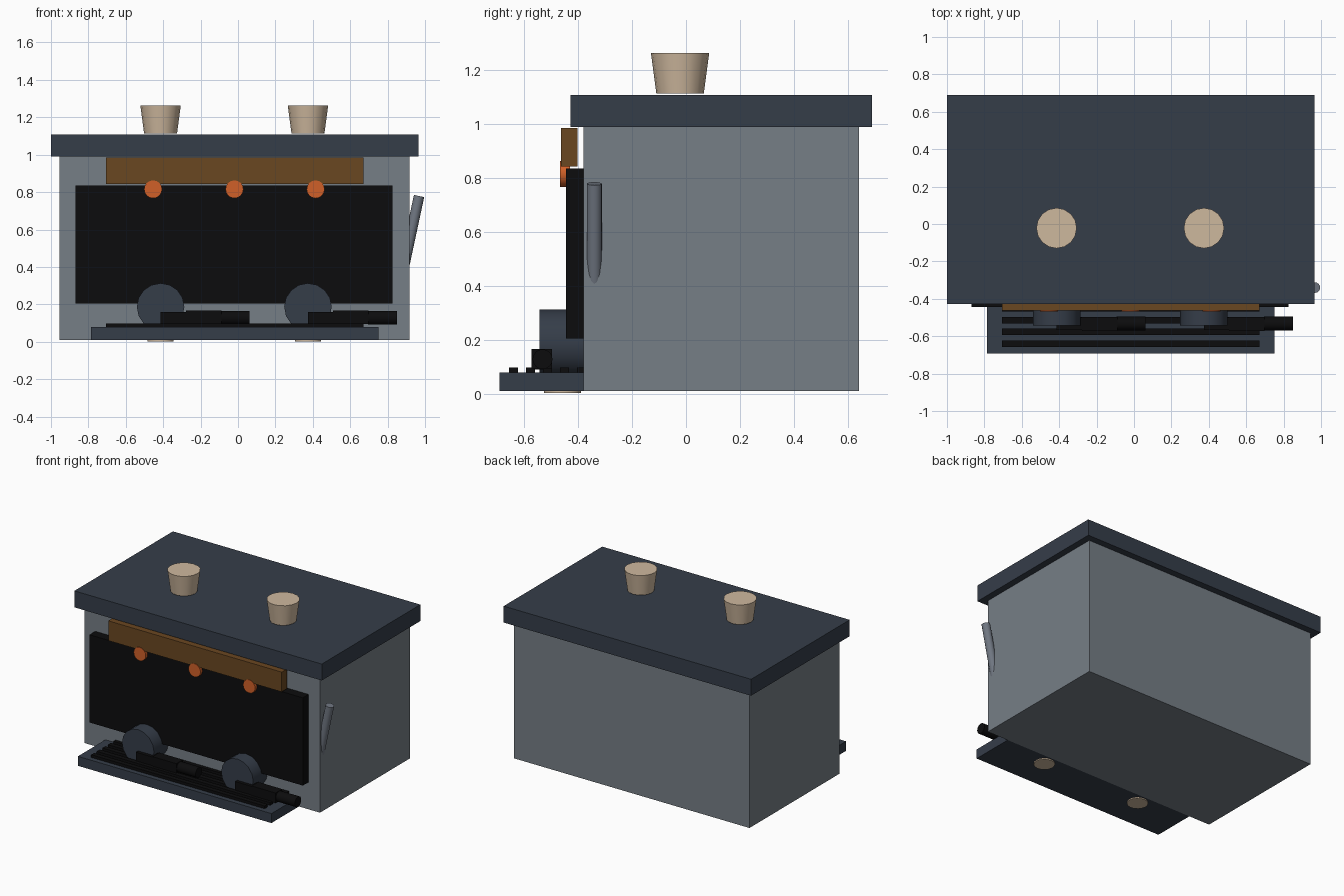
import bpy, math
from mathutils import Vector

if "Cube" in bpy.data.objects:
    bpy.data.objects.remove(bpy.data.objects["Cube"])


def material(name, r, g, b):
    lin = [((c / 255 + 0.055) / 1.055) ** 2.4 if c > 10 else c / 255 / 12.92 for c in (r, g, b)]
    m = bpy.data.materials.new(name)
    m.diffuse_color = (*lin, 1)
    m.use_nodes = True
    m.node_tree.nodes["Principled BSDF"].inputs["Base Color"].default_value = m.diffuse_color
    return m


GREY = material("wall grey", 118, 126, 134)
SLATE = material("dark slate", 53, 61, 73)
BLACK = material("black", 12, 12, 13)
WOOD = material("brown wood", 106, 71, 33)
ORANGE = material("orange", 208, 96, 40)
CREAM = material("cream", 206, 184, 158)
STEEL = material("lever steel", 112, 119, 130)


def box(name, mat, x, y, z):
    """Box from (min, max) ranges on each axis."""
    bpy.ops.mesh.primitive_cube_add(size=1, location=[sum(r) / 2 for r in (x, y, z)])
    o = bpy.context.object
    o.scale = [r[1] - r[0] for r in (x, y, z)]
    bpy.ops.object.transform_apply(location=False, rotation=False, scale=True)
    o.name = name
    o.data.materials.append(mat)
    return o


def rod(name, mat, a, b, r1, r2=None, sides=16):
    """Cylinder or cone from point a to point b."""
    a, b = Vector(a), Vector(b)
    d = b - a
    bpy.ops.mesh.primitive_cone_add(vertices=sides, radius1=r1, radius2=r1 if r2 is None else r2,
                                    depth=d.length, location=(a + b) / 2,
                                    rotation=d.to_track_quat('Z', 'Y').to_euler())
    o = bpy.context.object
    o.name = name
    o.data.materials.append(mat)
    bpy.ops.object.shade_smooth_by_angle(angle=math.radians(40))
    return o


# Main housing and overhanging lid
box("body", GREY, (-0.954, 0.917), (-0.38, 0.642), (0.01, 0.99))
box("lid", SLATE, (-1.0, 0.965), (-0.428, 0.69), (0.99, 1.108))

# Front panel, board and knobs
box("front_panel", BLACK, (-0.868, 0.826), (-0.445, -0.375), (0.205, 0.835))
box("board", WOOD, (-0.706, 0.671), (-0.463, -0.402), (0.843, 0.985))
for i, x in enumerate((-0.454, -0.019, 0.415)):
    rod(f"knob_{i + 1}", ORANGE, (x, -0.43, 0.815), (x, -0.467, 0.815), 0.048)

# Drip tray with slats
box("tray", SLATE, (-0.787, 0.75), (-0.692, -0.375), (0.01, 0.078))
for i in range(5):
    y = -0.64 + i * 0.063
    box(f"slat_{i + 1}", BLACK, (-0.706, 0.671), (y - 0.017, y + 0.017), (0.075, 0.098))

# Two matching stations: cup on the lid, group head, handle, disc under the tray
for i, x in enumerate((-0.414, 0.374)):
    n = i + 1
    rod(f"cup_{n}", CREAM, (x, -0.022, 1.113), (x, -0.022, 1.263), 0.088, 0.108)
    rod(f"group_head_{n}", SLATE, (x, -0.375, 0.186), (x, -0.543, 0.186), 0.127)
    rod(f"under_disc_{n}", CREAM, (x, -0.458, 0.002), (x, -0.458, 0.015), 0.069)
    box(f"handle_root_{n}", BLACK, (x, x + 0.14), (-0.567, -0.499), (0.09, 0.16))
    box(f"handle_bar_{n}", BLACK, (x + 0.135, x + 0.325), (-0.572, -0.497), (0.094, 0.166))
    rod(f"handle_grip_{n}", BLACK, (x + 0.32, -0.532, 0.128), (x + 0.475, -0.532, 0.128), 0.037)

# Tilted lever on the right side
rod("lever", STEEL, (0.872, -0.34, 0.33), (0.968, -0.34, 0.779), 0.028)
